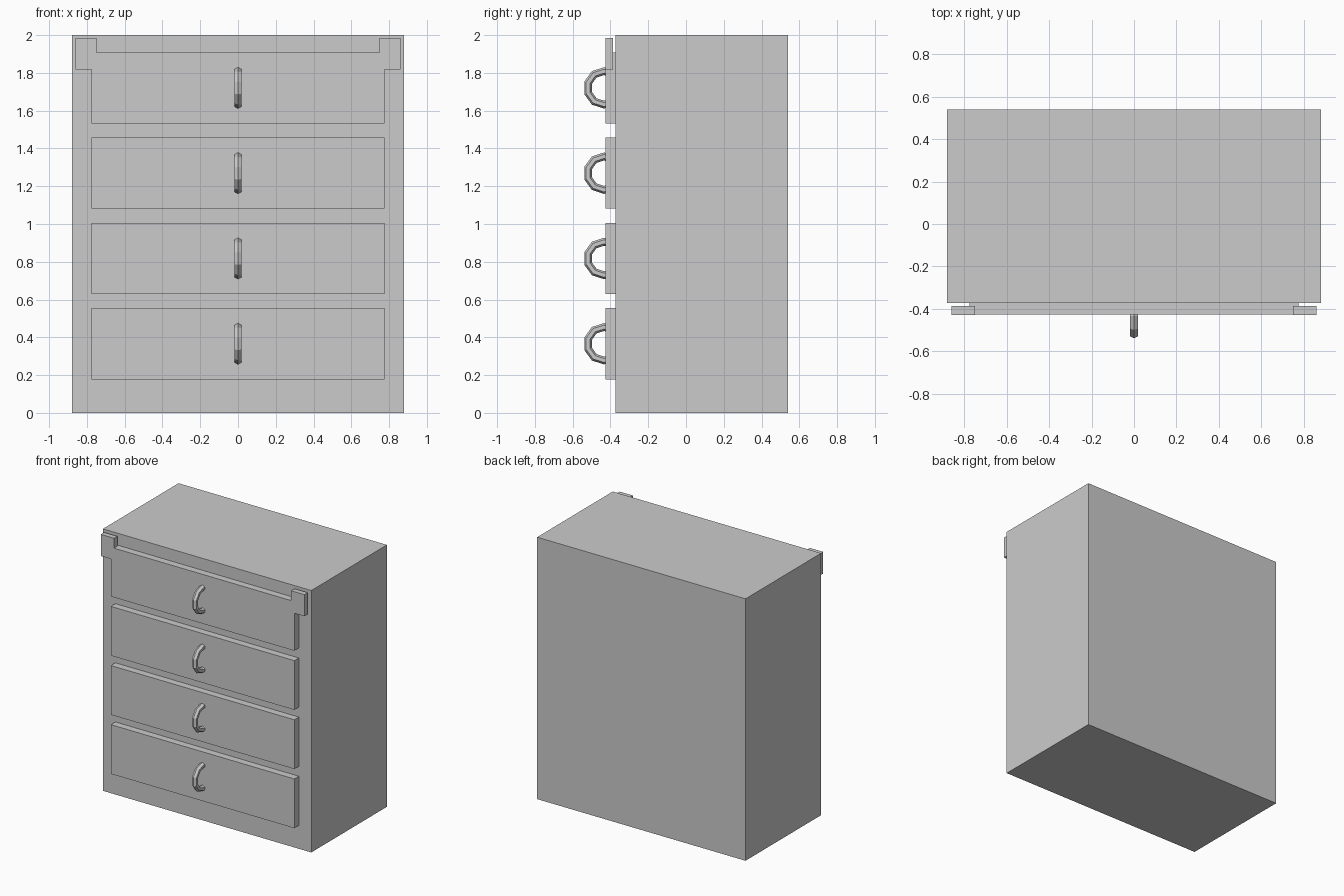
import bpy, math

if "Cube" in bpy.data.objects:
    bpy.data.objects.remove(bpy.data.objects["Cube"])


def box(name, x0, x1, y0, y1, z0, z1):
    bpy.ops.mesh.primitive_cube_add(
        size=1, location=((x0 + x1) / 2, (y0 + y1) / 2, (z0 + z1) / 2))
    ob = bpy.context.object
    ob.name = name
    ob.scale = (x1 - x0, y1 - y0, z1 - z0)
    bpy.ops.object.transform_apply(location=False, rotation=False, scale=True)
    return ob


FRONT = -0.373   # cabinet front
FACE = -0.427    # drawer front

# Cabinet body
box("cabinet_body", -0.88, 0.88, FRONT, 0.539, 0, 2)

# Four drawers, each with a ring pull half sunk into its face
for i in range(4):
    zc = 0.366 + i * 0.4515
    box(f"drawer_front_{i + 1}", -0.775, 0.775, FACE, FRONT + 0.005, zc - 0.188, zc + 0.188)
    bpy.ops.mesh.primitive_torus_add(
        major_segments=10, minor_segments=6, major_radius=0.0885, minor_radius=0.021,
        location=(0, -0.434, zc), rotation=(0, math.pi / 2, 0))
    bpy.context.object.name = f"drawer_pull_{i + 1}"

# Corner brackets on the top drawer
for side, name in ((-1, "left"), (1, "right")):
    xs = sorted((side * 0.86, side * 0.748))
    box(f"corner_bracket_{name}", xs[0], xs[1], FACE - 0.0005, -0.387, 1.819, 1.984)
